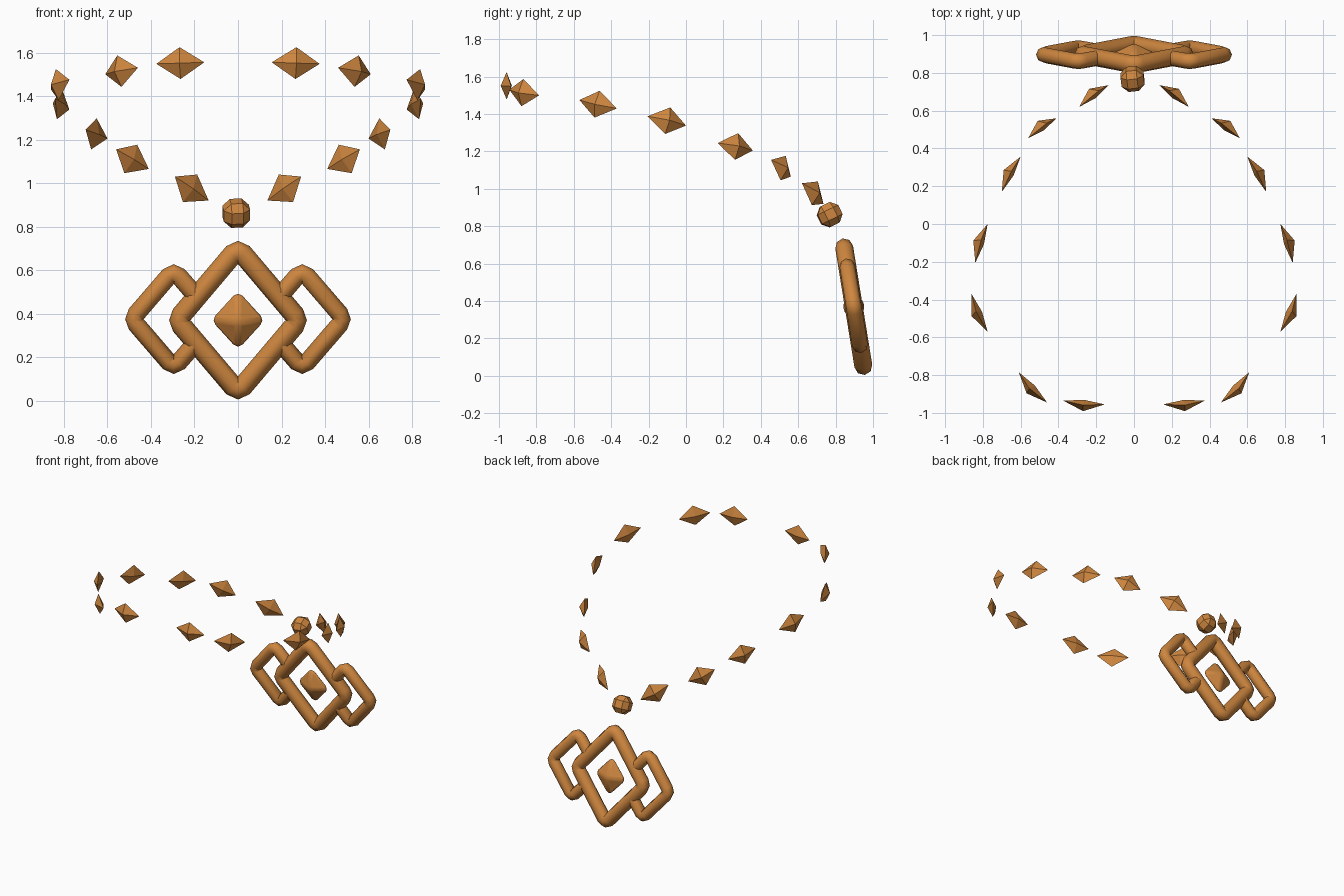
import bpy, bmesh
from mathutils import Vector, Matrix

if "Cube" in bpy.data.objects:
    bpy.data.objects.remove(bpy.data.objects["Cube"])

copper = bpy.data.materials.new("copper")
copper.use_nodes = True
colour = (0.62, 0.24, 0.05, 1)
copper.diffuse_color = colour
copper.node_tree.nodes["Principled BSDF"].inputs["Base Color"].default_value = colour

# The pendant is modelled upright in its own XZ plane, then leaned back
PENDANT = Matrix.Translation((0, 0.897, 0.37)) @ Matrix.Rotation(0.16, 4, 'X')


def add_object(name, data, matrix=Matrix()):
    obj = bpy.data.objects.new(name, data)
    bpy.context.collection.objects.link(obj)
    data.materials.append(copper)
    obj.matrix_world = matrix
    return obj


def add_mesh(name, bm, matrix=Matrix()):
    bmesh.ops.recalc_face_normals(bm, faces=bm.faces)
    mesh = bpy.data.meshes.new(name)
    bm.to_mesh(mesh)
    bm.free()
    return add_object(name, mesh, matrix)


def select_only(obj):
    bpy.ops.object.select_all(action='DESELECT')
    obj.select_set(True)
    bpy.context.view_layer.objects.active = obj


def tube(name, corners, radius, closed, cut=0.035):
    """Round tube through XZ corners, with each corner softened."""
    pts = [Vector((x, 0, z)) for x, z in corners]
    path = []
    for i, p in enumerate(pts):
        if not closed and i in (0, len(pts) - 1):
            path.append(p)
            continue
        a = p + (pts[i - 1] - p).normalized() * cut
        b = p + (pts[(i + 1) % len(pts)] - p).normalized() * cut
        path += [a, (a + b + p * 2) / 4, b]
    curve = bpy.data.curves.new(name, 'CURVE')
    curve.dimensions = '3D'
    curve.bevel_depth = radius
    curve.bevel_resolution = 2
    curve.use_fill_caps = True
    spline = curve.splines.new('POLY')
    spline.points.add(len(path) - 1)
    for point, co in zip(spline.points, path):
        point.co = (*co, 1)
    spline.use_cyclic_u = closed
    obj = add_object(name, curve, PENDANT)
    select_only(obj)
    bpy.ops.object.convert(target='MESH')
    bpy.ops.object.shade_smooth_by_angle(angle=0.9)


def octahedron(points):
    """Double pyramid from (start, end, top, bottom, front, back)."""
    bm = bmesh.new()
    a, b, top, bottom, front, back = [bm.verts.new(p) for p in points]
    ring = [a, top, b, bottom]
    for i in range(4):
        for peak in (front, back):
            bm.faces.new((ring[i], ring[(i + 1) % 4], peak))
    return bm


# Pendant frames
tube("centre_frame", [(0, 0.335), (0.28, 0), (0, -0.335), (-0.28, 0)], 0.048, True)
for side, s in (("left", 1), ("right", -1)):
    tube(side + "_frame", [(s * 0.19, 0.11), (s * 0.295, 0.232), (s * 0.488, 0.005),
                           (s * 0.295, -0.222), (s * 0.19, -0.10)], 0.042, False)

# Pendant stone with softened edges
stone_bm = octahedron([(-0.135, 0, 0), (0.135, 0, 0), (0, 0, 0.15), (0, 0, -0.15),
                       (0, -0.065, 0), (0, 0.065, 0)])
stone = add_mesh("pendant_stone", stone_bm, PENDANT)
bevel = stone.modifiers.new("soft_edges", 'BEVEL')
bevel.width = 0.018
bevel.segments = 2
select_only(stone)
bpy.ops.object.shade_smooth_by_angle(angle=0.6)

# Faceted bead above the pendant
bead_bm = bmesh.new()
bmesh.ops.create_cube(bead_bm, size=0.122)
bmesh.ops.bevel(bead_bm, geom=bead_bm.edges[:], offset=0.034, segments=1, affect='EDGES')
add_mesh("bead", bead_bm, Matrix.Translation((-0.008, 0.768, 0.862))
         @ Matrix.Rotation(0.45, 4, 'X') @ Matrix.Rotation(0.12, 4, 'Z'))

# Chain stones: back tip, front tip and upright direction, on the right side
STONES = [
    ((-0.29, 0.62, 1.03), (-0.135, 0.735, 0.92), (0.065, 0.032, 0.125)),
    ((-0.56, 0.455, 1.155), (-0.41, 0.56, 1.065), (0.045, 0.02, 0.11)),
    ((-0.70, 0.17, 1.245), (-0.60, 0.357, 1.205), (0.025, 0.015, 0.15)),
    ((-0.84, -0.205, 1.388), (-0.775, 0, 1.338), (0.02, 0.02, 0.14)),
    ((-0.775, -0.57, 1.475), (-0.86, -0.37, 1.43), (-0.01, 0.02, 0.14)),
    ((-0.46, -0.945, 1.53), (-0.61, -0.785, 1.50), (-0.01, 0, 0.14)),
    ((-0.155, -0.955, 1.555), (-0.375, -0.935, 1.548), (-0.005, 0, 0.145)),
]
for number, (start, end, up) in enumerate(STONES, 1):
    a, b, up = Vector(start), Vector(end), Vector(up)
    along = (b - a).normalized()
    up = (up - along * up.dot(along)).normalized()
    mid = (a + b) / 2
    out = along.cross(up)
    if out.dot(Vector((mid.x, mid.y, 0))) < 0:
        out = -out
    rim = mid + out * 0.014
    points = [a, b, rim + up * 0.073, rim - up * 0.073, mid + out * 0.046, mid - out * 0.014]
    for side, s in (("right", 1), ("left", -1)):
        mirrored = [(p.x * s, p.y, p.z) for p in points]
        add_mesh(f"{side}_chain_stone_{number}", octahedron(mirrored))
